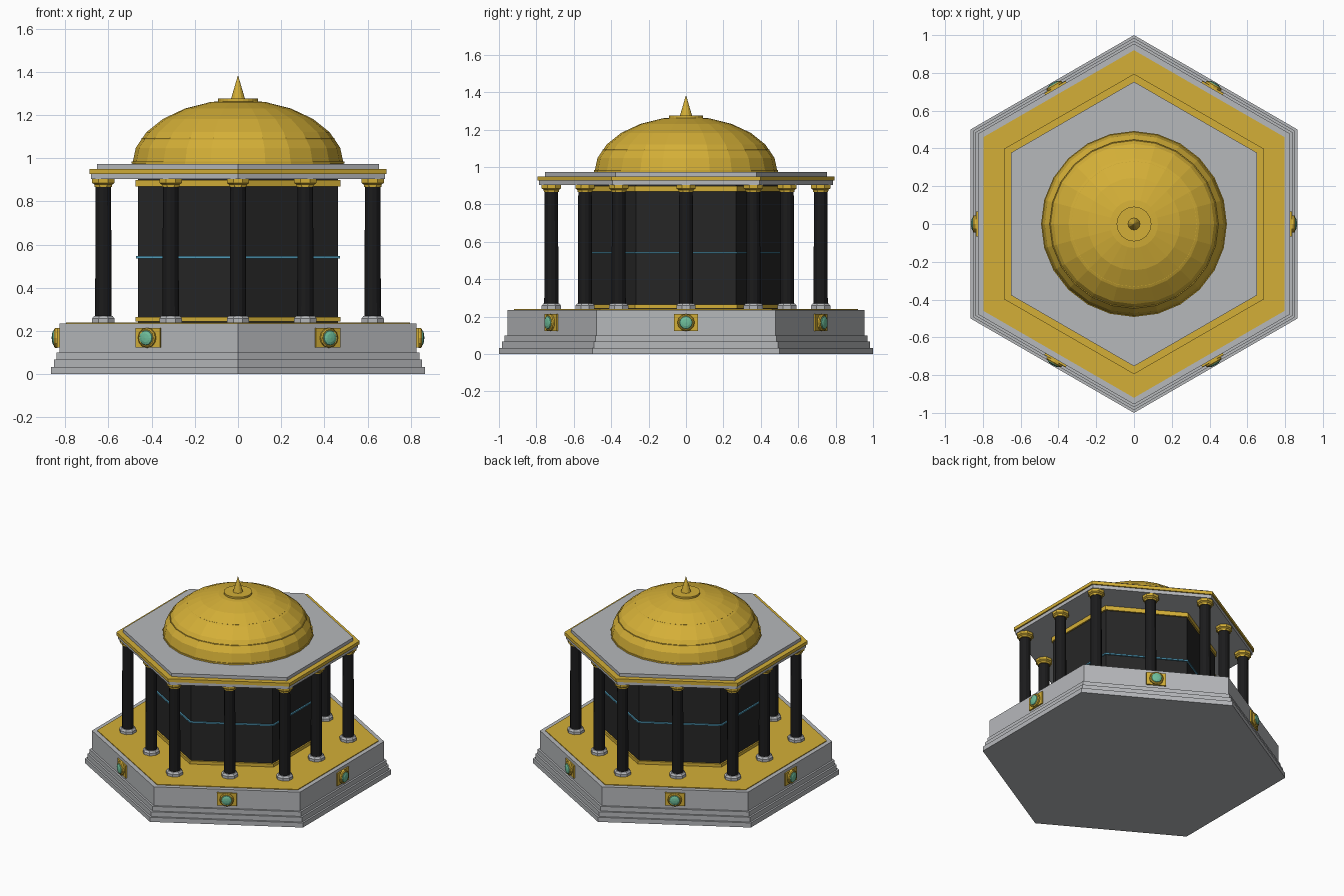
import bpy, math
from mathutils import Matrix, Vector

if "Cube" in bpy.data.objects:
    bpy.data.objects.remove(bpy.data.objects["Cube"])


def srgb(r, g, b):
    f = lambda c: c / 12.92 if c <= 0.04045 else ((c + 0.055) / 1.055) ** 2.4
    return (f(r / 255), f(g / 255), f(b / 255), 1)


def material(name, rgb):
    m = bpy.data.materials.new(name)
    m.diffuse_color = srgb(*rgb)
    m.use_nodes = True
    m.node_tree.nodes["Principled BSDF"].inputs["Base Color"].default_value = m.diffuse_color
    return m


GOLD = material("gold", (212, 175, 55))
STONE = material("grey stone", (182, 184, 187))
WALL = material("charcoal wall", (38, 38, 38))
BLACK = material("black column", (27, 27, 28))
BLUE = material("blue line", (84, 160, 190))
GEM = material("green gem", (110, 190, 155))


def lathe(name, profile, sides, mat, matrix=Matrix(), phase=0.0):
    """Revolve (radius, height) points into a faceted closed solid."""
    verts, faces, rings = [], [], []
    for r, z in profile:
        if r < 1e-6:
            rings.append([len(verts)])
            verts.append((0, 0, z))
        else:
            rings.append(list(range(len(verts), len(verts) + sides)))
            for i in range(sides):
                a = phase + math.tau * i / sides
                verts.append((r * math.cos(a), r * math.sin(a), z))
    for lo, hi in zip(rings, rings[1:]):
        for i in range(sides):
            j = (i + 1) % sides
            if len(hi) == 1:
                faces.append((lo[i], lo[j], hi[0]))
            else:
                faces.append((lo[i], lo[j], hi[j], hi[i]))
    faces.append(tuple(reversed(rings[0])))
    if len(rings[-1]) > 1:
        faces.append(tuple(rings[-1]))
    me = bpy.data.meshes.new(name)
    me.from_pydata(verts, [], faces)
    me.materials.append(mat)
    ob = bpy.data.objects.new(name, me)
    ob.matrix_world = matrix
    bpy.context.collection.objects.link(ob)
    return ob


def hexagon(name, radius, z0, z1, mat):
    return lathe(name, [(radius, z0), (radius, z1)], 6, mat, phase=math.pi / 2)


def box(name, size, mat, matrix):
    """Box standing on its local z = 0."""
    x, y, z = size[0] / 2, size[1] / 2, size[2]
    v = [(a, b, c) for c in (0, z) for a, b in ((-x, -y), (x, -y), (x, y), (-x, y))]
    f = [(3, 2, 1, 0), (4, 5, 6, 7)] + [(i, (i + 1) % 4, (i + 1) % 4 + 4, i + 4) for i in range(4)]
    me = bpy.data.meshes.new(name)
    me.from_pydata(v, [], f)
    me.materials.append(mat)
    ob = bpy.data.objects.new(name, me)
    ob.matrix_world = matrix
    bpy.context.collection.objects.link(ob)


# Stepped base and gold floor
for i, (r, z0, z1) in enumerate([(1.0, 0, 0.033), (0.985, 0.033, 0.067),
                                 (0.97, 0.067, 0.1), (0.955, 0.1, 0.235)]):
    hexagon(f"base_step_{i + 1}", r, z0, z1, STONE)
hexagon("gold_floor", 0.92, 0.23, 0.24, GOLD)

# Inner chamber with gold trims and blue line
hexagon("chamber_wall", 0.535, 0.24, 0.905, WALL)
hexagon("chamber_lower_trim", 0.547, 0.243, 0.265, GOLD)
hexagon("chamber_upper_trim", 0.547, 0.868, 0.898, GOLD)
hexagon("chamber_blue_line", 0.546, 0.536, 0.546, BLUE)

# Columns at the corners and side middles
corners = [Vector((0.72 * math.cos(math.radians(30 + 60 * k)),
                   0.72 * math.sin(math.radians(30 + 60 * k)), 0)) for k in range(6)]
spots = [p for k in range(6) for p in (corners[k], (corners[k] + corners[(k + 1) % 6]) / 2)]
for n, p in enumerate(spots):
    m = Matrix.Translation(p)
    lathe(f"column_foot_{n + 1}", [(0.056, 0.24), (0.056, 0.258), (0.046, 0.27)], 8,
          STONE, m, math.pi / 8)
    lathe(f"column_shaft_{n + 1}", [(0.038, 0.26), (0.036, 0.875)], 12, BLACK, m)
    lathe(f"column_capital_{n + 1}", [(0.043, 0.866), (0.045, 0.878), (0.056, 0.885), (0.056, 0.904)],
          8, GOLD, m, math.pi / 8)

# Layered roof
hexagon("roof_soffit", 0.785, 0.903, 0.927, STONE)
hexagon("roof_gold_edge", 0.795, 0.927, 0.95, GOLD)
hexagon("roof_slab", 0.753, 0.95, 0.973, STONE)

# Faceted dome with raised rings and spire
dome = [(0.49 * math.cos(math.radians(15 * k)), 0.97 + 0.3 * math.sin(math.radians(15 * k)))
        for k in range(6)] + [(0, 1.27)]
lathe("dome", dome, 24, GOLD)
for n, (r, z) in enumerate([(0.492, 0.98), (0.447, 1.09), (0.333, 1.185)]):
    lathe(f"dome_ring_{n + 1}", [(r, z - 0.006), (r, z + 0.004)], 24, GOLD)
lathe("dome_cap", [(0.092, 1.262), (0.092, 1.275)], 24, GOLD)
lathe("spire", [(0.033, 1.272), (0, 1.385)], 12, GOLD)

# Jewelled plaques on each base side
for k in range(6):
    m = (Matrix.Rotation(math.radians(60 * k), 4, 'Z')
         @ Matrix.Translation((0.825, 0, 0.168)) @ Matrix.Rotation(math.pi / 2, 4, 'Y'))
    box(f"plaque_{k + 1}", (0.09, 0.13, 0.012), GOLD, m)
    lathe(f"gem_ring_{k + 1}", [(0.046, 0.01), (0.046, 0.022), (0.04, 0.027)], 12, GOLD, m)
    lathe(f"gem_{k + 1}", [(0.036, 0.026), (0.033, 0.031), (0.02, 0.036), (0, 0.038)], 12, GEM, m)
